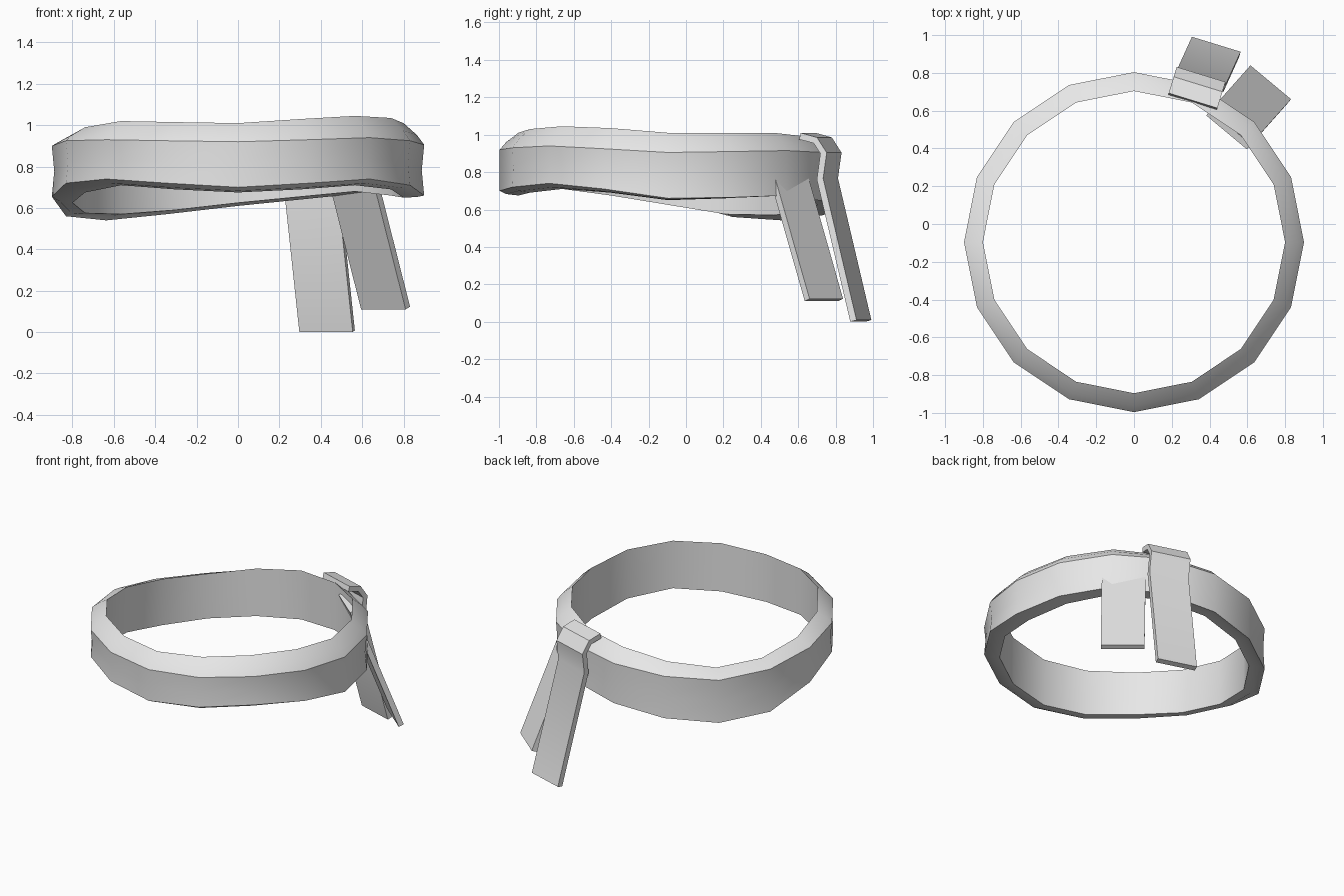
import bpy, bmesh, math
from mathutils import Vector

if "Cube" in bpy.data.objects:
    bpy.data.objects.remove(bpy.data.objects["Cube"])

cloth = bpy.data.materials.new("grey cloth")
cloth.diffuse_color = (0.8, 0.8, 0.8, 1)
cloth.use_nodes = True
cloth.node_tree.nodes["Principled BSDF"].inputs["Base Color"].default_value = cloth.diffuse_color


def finish(name, bm, angle):
    bmesh.ops.recalc_face_normals(bm, faces=bm.faces)
    me = bpy.data.meshes.new(name)
    bm.to_mesh(me)
    bm.free()
    me.materials.append(cloth)
    ob = bpy.data.objects.new(name, me)
    bpy.context.collection.objects.link(ob)
    bpy.ops.object.select_all(action='DESELECT')
    ob.select_set(True)
    bpy.context.view_layer.objects.active = ob
    bpy.ops.object.shade_smooth_by_angle(angle=math.radians(angle))
    return ob


# Headband heights, from the front (0) round by the right, back and left
outer_top = [.92, .93, .94, .925, .905, .91, .915, .905, .89, .865, .84, .86, .90, .925, .93, .925]
inner_top = [1.01, 1.03, 1.045, 1.035, 1.01, 1.01, 1.01, .99, .97, .925, .885, .90, .945, .99, 1.02, 1.015]
outer_bot = [.70, .72, .74, .71, .66, .665, .675, .645, .61, .57, .54, .56, .655, .72, .74, .72]
inner_bot = [.675, .69, .71, .69, .65, .66, .68, .655, .625, .59, .57, .575, .625, .675, .71, .69]

# Headband: a sixteen-sided ring with a six-point section
bm = bmesh.new()
rings = []
for k in range(16):
    a = k * math.tau / 16
    ot, it, ob_, ib = outer_top[k], inner_top[k], outer_bot[k], inner_bot[k]
    section = [(.80, ib), (.865, ib * .7 + ob_ * .3), (.90, ob_),
               (.90 - .012 * abs(math.sin(a)), (ot + ob_) / 2), (.90, ot),
               (.865, ot * .55 + it * .45), (.80, it)]
    rings.append([bm.verts.new((r * math.sin(a), -.096 - r * math.cos(a), z)) for r, z in section])
for k in range(16):
    p, q = rings[k], rings[(k + 1) % 16]
    for i in range(7):
        j = (i + 1) % 7
        bm.faces.new((p[i], q[i], q[j], p[j]))
finish("headband", bm, 30)


# Cloth tails: a strip swept along a path of (distance outward, height, sideways)
def tail(name, origin, across, width, path, thick):
    w = Vector((*across, 0)).normalized()
    n = Vector((-w.y, w.x, 0))
    o = Vector((*origin, 0))
    pts = [Vector((d, z)) for d, z, s in path]
    bm = bmesh.new()
    rows = []
    for i, (d, z, s) in enumerate(path):
        t = (pts[min(i + 1, len(pts) - 1)] - pts[max(i - 1, 0)]).normalized()
        off = Vector((-t.y, t.x)) * thick
        row = []
        for dd, zz in ((d, z), (d + off.x, z + off.y)):
            for side in (-.5, .5):
                row.append(bm.verts.new(o + n * dd + w * (s + side * width) + Vector((0, 0, zz))))
        rows.append([row[0], row[1], row[3], row[2]])
    for p, q in zip(rows, rows[1:]):
        for i in range(4):
            j = (i + 1) % 4
            bm.faces.new((p[i], q[i], q[j], p[j]))
    bm.faces.new(rows[0])
    bm.faces.new(rows[-1])
    finish(name, bm, 30)


# Long tail folded over the top rim
tail("long_tail", (.31, .645), (.26, -.08), .27,
     [(0, .975, 0), (.08, .955, 0), (.118, .90, 0), (.10, .76, .005), (.295, .0, .03)], .036)
# Short tail slanting through the band
tail("short_tail", (.49, .485), (.21, -.175), .28,
     [(0, .95, 0), (.32, .11, .01)], .036)
